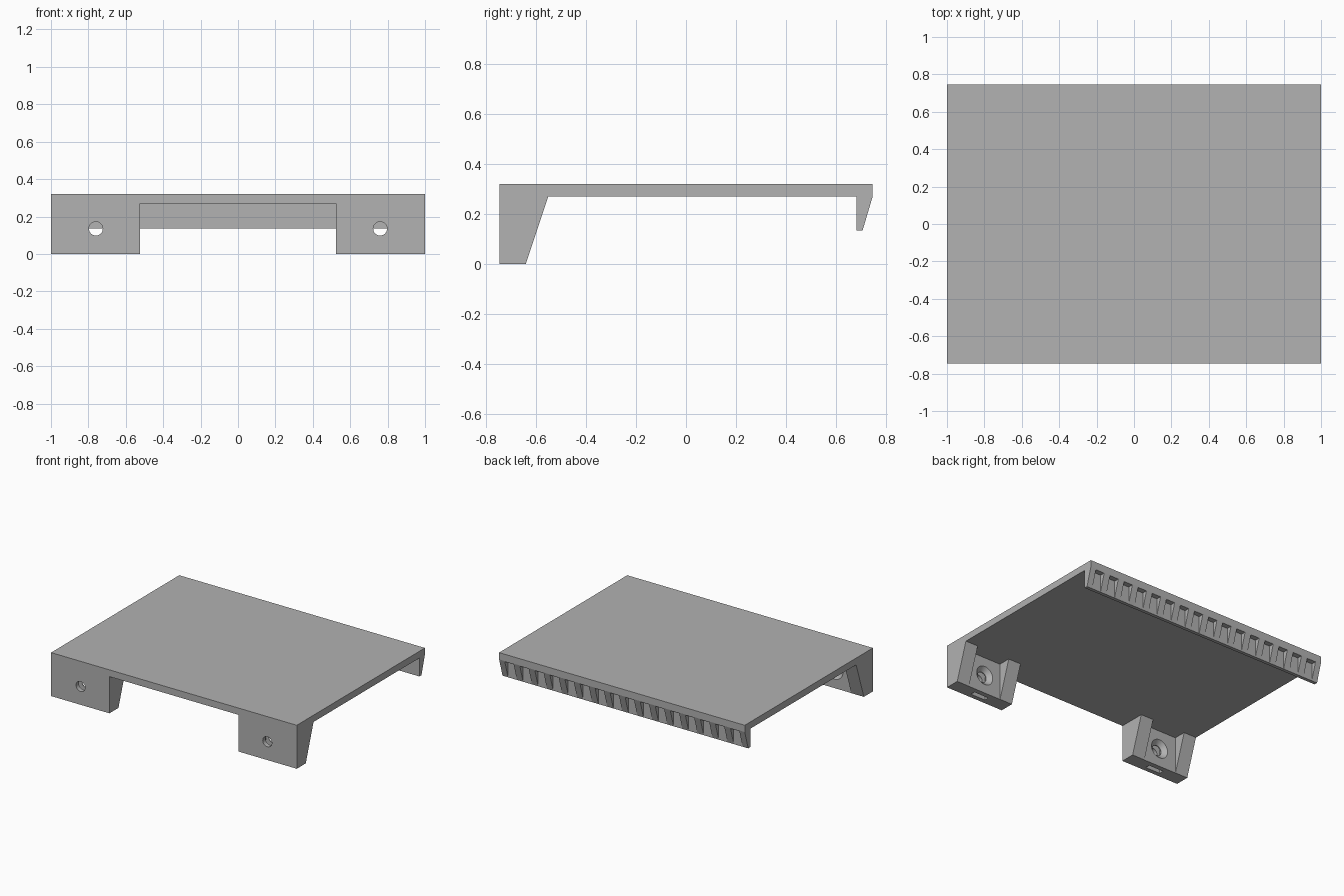
import bpy
import bmesh
import math
from mathutils import Matrix

cube = bpy.data.objects.get("Cube")
if cube:
    bpy.data.objects.remove(cube, do_unlink=True)

GREY = (0.445, 0.445, 0.445, 1.0)
grey = bpy.data.materials.new("plain grey")
grey.use_nodes = True
grey.diffuse_color = GREY
grey.node_tree.nodes["Principled BSDF"].inputs["Base Color"].default_value = GREY

HALF_X, HALF_Y = 1.0, 0.745
TOP, UNDER = 0.32, 0.27
LEG_IN, LEG_MID = 0.525, 0.7625
HOLE_X, HOLE_Z, HOLE_R = 0.76, 0.135, 0.037
WALL_Y = -0.641


def finish(bm, name):
    bmesh.ops.recalc_face_normals(bm, faces=bm.faces[:])
    mesh = bpy.data.meshes.new(name)
    bm.to_mesh(mesh)
    bm.free()
    mesh.materials.append(grey)
    obj = bpy.data.objects.new(name, mesh)
    bpy.context.collection.objects.link(obj)
    return obj


def add_box(bm, x, y, z):
    """Box between the given (low, high) pairs."""
    size = [b - a for a, b in (x, y, z)]
    mid = [(a + b) / 2 for a, b in (x, y, z)]
    bmesh.ops.create_cube(bm, size=1, matrix=Matrix.Translation(mid) @ Matrix.Diagonal((*size, 1)))


def box(name, x, y, z):
    bm = bmesh.new()
    add_box(bm, x, y, z)
    return finish(bm, name)


def prism(name, profile, x0, x1):
    """Side profile in (y, z), extruded along x."""
    bm = bmesh.new()
    face = bm.faces.new([bm.verts.new((x0, y, z)) for y, z in profile])
    out = bmesh.ops.extrude_face_region(bm, geom=[face])
    verts = [g for g in out["geom"] if isinstance(g, bmesh.types.BMVert)]
    bmesh.ops.translate(bm, verts=verts, vec=(x1 - x0, 0, 0))
    return finish(bm, name)


def bore(name, x, y0, y1, r0, r1):
    """Round cutter along y, with radius r0 at y0 and r1 at y1."""
    bm = bmesh.new()
    place = Matrix.Translation((x, (y0 + y1) / 2, HOLE_Z)) @ Matrix.Rotation(-math.pi / 2, 4, "X")
    bmesh.ops.create_cone(bm, cap_ends=True, segments=32, radius1=r0, radius2=r1,
                          depth=y1 - y0, matrix=place)
    return finish(bm, name)


def cut(obj, cutter):
    cutter.hide_render = True
    mod = obj.modifiers.new("cut", "BOOLEAN")
    mod.operation, mod.solver, mod.object = "DIFFERENCE", "EXACT", cutter
    bpy.context.view_layer.objects.active = obj
    bpy.ops.object.modifier_apply(modifier=mod.name)
    bpy.data.objects.remove(cutter, do_unlink=True)


# Flat top plate
box("top_plate", (-HALF_X, HALF_X), (-HALF_Y, HALF_Y), (UNDER, TOP))

# Back lip with a row of vertical-walled pockets in its sloping face
lip = prism("back_lip", [(0.68, UNDER), (0.68, 0.135), (0.705, 0.135), (HALF_Y, UNDER)],
            -HALF_X, HALF_X)
bm = bmesh.new()
for i in range(16):
    x = (i - 7.5) * 0.1225
    add_box(bm, (x - 0.036, x + 0.036), (0.706, 0.8), (0.1, UNDER - 0.006))
cut(lip, finish(bm, "pocket_cutter"))

# Front legs: gussets either side of a recess, screw hole and nut slot
leg_profile = [(-HALF_Y, UNDER), (-HALF_Y, 0), (-0.64, 0), (-0.55, UNDER)]
for side, name in ((1, "left_leg"), (-1, "right_leg")):
    leg = prism(name, leg_profile, side * LEG_IN, side * HALF_X)
    mid, hole = side * LEG_MID, side * HOLE_X
    cut(leg, box("recess_cutter", (mid - 0.135, mid + 0.135), (WALL_Y, -0.5), (-0.1, 0.4)))
    cut(leg, box("nut_slot_cutter", (hole - 0.06, hole + 0.06), (-0.712, -0.677), (-0.1, 0.2)))
    cut(leg, bore("hole_cutter", hole, -0.8, -0.5, HOLE_R, HOLE_R))
    # Countersink, widened slightly past the wall for a clean cut
    cut(leg, bore("countersink_cutter", hole, WALL_Y - 0.03, WALL_Y + 0.01, 0.038, 0.08))
    bpy.ops.object.select_all(action="DESELECT")
    leg.select_set(True)
    bpy.context.view_layer.objects.active = leg
    bpy.ops.object.shade_smooth_by_angle(angle=math.radians(30))
